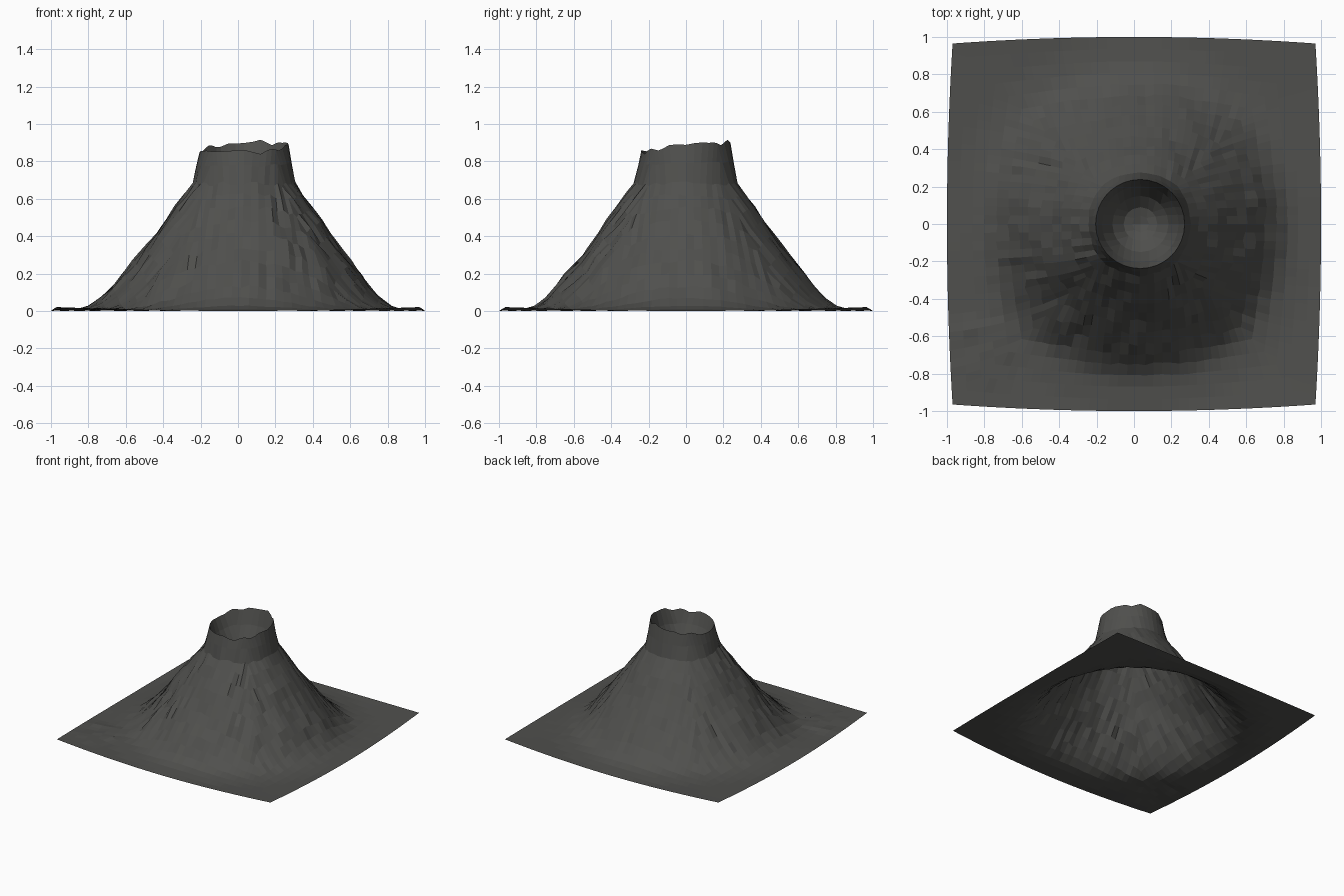
import bpy, bmesh, math, random
from mathutils import Vector, noise

if "Cube" in bpy.data.objects:
    bpy.data.objects.remove(bpy.data.objects["Cube"])

random.seed(4)
N = 40            # cells per side
H = N // 2        # rings from the centre to the edge

# Section of the cone: ring index, radius, height
PROFILE = [(0, 0.0, 0.56), (2, 0.09, 0.59), (3, 0.15, 0.65), (4, 0.205, 0.77),
           (5, 0.238, 0.88), (6, 0.255, 0.79), (7, 0.275, 0.69), (9, 0.37, 0.56),
           (11, 0.47, 0.415), (13, 0.58, 0.27), (15, 0.69, 0.135),
           (16, 0.75, 0.075), (17, 0.81, 0.032), (18, 0.87, 0.015), (20, 1.0, 0.005)]


def section(ring):
    for (a, r0, z0), (b, r1, z1) in zip(PROFILE, PROFILE[1:]):
        if ring <= b:
            t = (ring - a) / (b - a)
            return r0 + (r1 - r0) * t, z0 + (z1 - z0) * t


def height(r):
    # Height of the outer slope at a true radius
    outer = PROFILE[4:]
    for (_, r0, z0), (_, r1, z1) in zip(outer, outer[1:]):
        if r <= r1:
            return z0 + (z1 - z0) * (r - r0) / (r1 - r0)
    return 0.005 + 0.05 * (r - 1.0)


def point(i, j):
    u, v = i - H, j - H
    ring = max(abs(u), abs(v))
    radius, z = section(ring)
    ang = math.atan2(v, u)
    circle = Vector((math.cos(ang), math.sin(ang))) * radius
    square = Vector((u, v)) * (radius / ring) if ring else Vector((0, 0))
    t = max(0.0, min(1.0, (ring - 6) / 14))
    p = circle.lerp(square, t)
    if ring > 5:
        z = height(p.length)
    # Ragged crater rim, higher at the back right
    if 4 <= ring <= 6:
        k = 1.0 if ring == 5 else 0.4
        z += k * (0.025 * math.cos(ang - 0.9) + 0.035 * noise.noise((p.x * 11, p.y * 11, 3)))
    # Rocky slopes, rougher at the front and left
    if 7 <= ring <= 18 and z > 0.02:
        rough = 0.75 - 0.25 * math.sin(ang)
        n = noise.noise((p.x * 7, p.y * 7, 1.5)) + 0.5 * random.uniform(-1, 1)
        fade = min(1.0, z / 0.15)
        p *= 1 + 0.035 * rough * n * fade
        z += 0.012 * random.uniform(-1, 1) * rough * fade
    # Rubble near the front left corner
    near = (p - Vector((-0.82, -0.68))).length
    if near < 0.22 and ring < H:
        z += random.uniform(0, 0.03) * (1 - near / 0.22)
    # Bowed outer edges and the slight offset of the cone
    e = (ring / H) ** 4
    p.x, p.y = p.x * (1 - 0.03 * e * p.y ** 2), p.y * (1 - 0.035 * e * p.x ** 2)
    p.x += 0.035 * (1 - (ring / H) ** 2)
    return p.x, p.y, max(z, 0.0)


bm = bmesh.new()
grid = [[bm.verts.new(point(i, j)) for j in range(N + 1)] for i in range(N + 1)]
for i in range(N):
    for j in range(N):
        bm.faces.new((grid[i][j], grid[i + 1][j], grid[i + 1][j + 1], grid[i][j + 1]))
low = min(v.co.z for v in bm.verts)
for v in bm.verts:
    v.co.z -= low

mesh = bpy.data.meshes.new("volcano")
bm.to_mesh(mesh)
bm.free()
volcano = bpy.data.objects.new("volcano", mesh)
bpy.context.collection.objects.link(volcano)

# Dark rock
rock = bpy.data.materials.new("rock")
rock.diffuse_color = (0.08, 0.08, 0.075, 1)
rock.use_nodes = True
rock.node_tree.nodes["Principled BSDF"].inputs["Base Color"].default_value = rock.diffuse_color
mesh.materials.append(rock)
